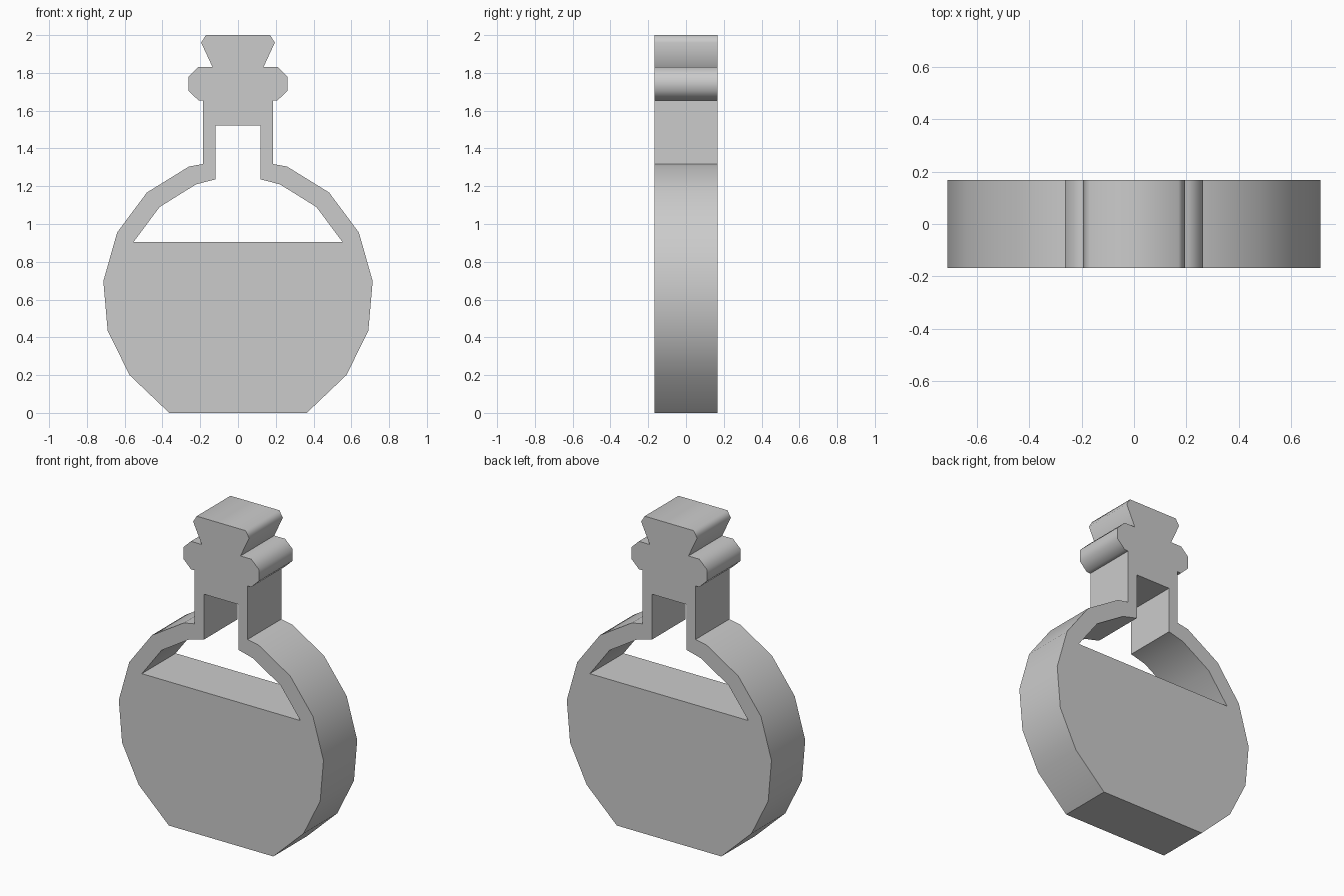
import bpy, bmesh, math
from mathutils import Matrix

if "Cube" in bpy.data.objects:
    bpy.data.objects.remove(bpy.data.objects["Cube"])

HALF_DEPTH = 0.168

# Right halves of the profiles as (x, z), bottom to top
OUTLINE = [
    (0.364, 0), (0.574, 0.2), (0.69, 0.435), (0.713, 0.697),      # round body
    (0.64, 0.955), (0.482, 1.167), (0.26, 1.304), (0.184, 1.318),  # shoulder
    (0.184, 1.655), (0.21, 1.655), (0.263, 1.707), (0.263, 1.78),  # neck, collar
    (0.21, 1.831), (0.135, 1.831), (0.195, 1.96), (0.17, 2.0),     # stopper
]
AIR_GAP = [(0.552, 0.906), (0.415, 1.09), (0.222, 1.21), (0.12, 1.236), (0.12, 1.522)]


def add_mirrored_loop(curve, half):
    points = half + [(-x, z) for x, z in reversed(half)]
    spline = curve.splines.new('POLY')
    spline.points.add(len(points) - 1)
    for p, (x, z) in zip(spline.points, points):
        p.co = (x, z, 0, 1)
    spline.use_cyclic_u = True


# Filled silhouette with the space above the liquid cut out
curve = bpy.data.curves.new("flask_profile", 'CURVE')
curve.dimensions = '2D'
curve.fill_mode = 'BOTH'
curve.extrude = HALF_DEPTH
add_mirrored_loop(curve, OUTLINE)
add_mirrored_loop(curve, AIR_GAP)
profile = bpy.data.objects.new("flask_profile", curve)
bpy.context.collection.objects.link(profile)
bpy.context.view_layer.update()
mesh = bpy.data.meshes.new_from_object(profile)
bpy.data.objects.remove(profile)

# Stand it up, weld caps to the rim, smooth the shallow bends
bm = bmesh.new()
bm.from_mesh(mesh)
bm.transform(Matrix.Rotation(math.radians(90), 4, 'X'))
bmesh.ops.remove_doubles(bm, verts=bm.verts, dist=0.0005)
bmesh.ops.recalc_face_normals(bm, faces=bm.faces)
for f in bm.faces:
    f.smooth = True
for e in bm.edges:
    on_base = all(v.co.z < 0.001 for v in e.verts)
    e.smooth = not on_base and e.calc_face_angle(math.pi) < math.radians(60)
bm.to_mesh(mesh)
bm.free()

mesh.name = "stoppered_flask"
flask = bpy.data.objects.new("stoppered_flask", mesh)
bpy.context.collection.objects.link(flask)
